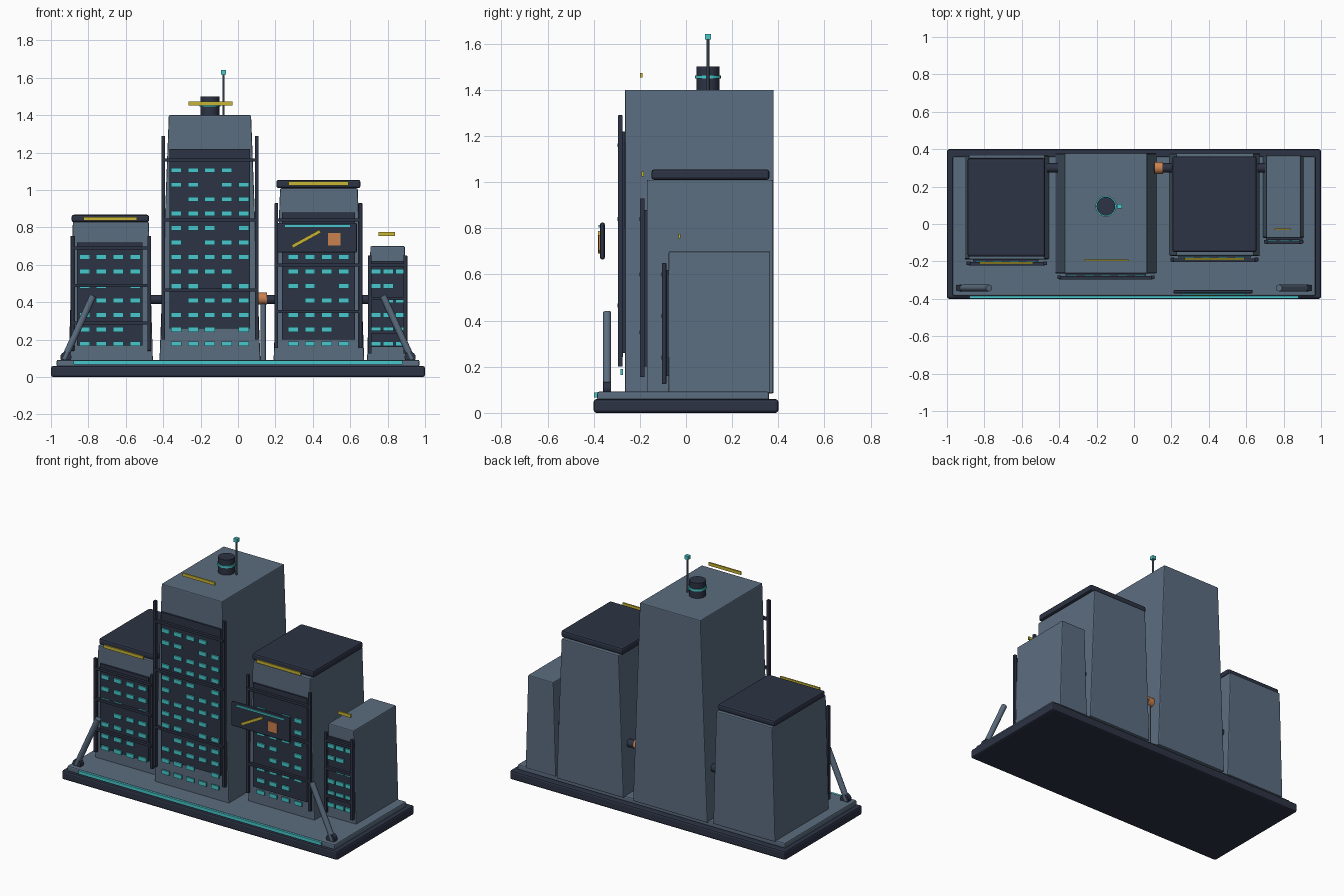
import bpy, bmesh
from mathutils import Vector

cube = bpy.data.objects.get("Cube")
if cube:
    bpy.data.objects.remove(cube, do_unlink=True)


def material(name, color):
    m = bpy.data.materials.new(name)
    m.use_nodes = True
    m.diffuse_color = (*color, 1)
    m.node_tree.nodes["Principled BSDF"].inputs["Base Color"].default_value = (*color, 1)
    return m


SLATE = material("slate blue", (0.105, 0.153, 0.215))
DARK = material("dark navy", (0.026, 0.033, 0.058))
CYAN = material("cyan glow", (0.065, 0.58, 0.61))
YELLOW = material("yellow", (0.58, 0.46, 0.035))
ORANGE = material("orange", (0.58, 0.22, 0.08))


def finish(name, bm, mat, bevel=0, smooth=False):
    mesh = bpy.data.meshes.new(name)
    bmesh.ops.recalc_face_normals(bm, faces=bm.faces)
    bm.to_mesh(mesh)
    bm.free()
    mesh.materials.append(mat)
    ob = bpy.data.objects.new(name, mesh)
    bpy.context.collection.objects.link(ob)
    if smooth:
        bpy.ops.object.select_all(action='DESELECT')
        ob.select_set(True)
        bpy.context.view_layer.objects.active = ob
        bpy.ops.object.shade_smooth_by_angle()
    if bevel:
        mod = ob.modifiers.new("Bevel", 'BEVEL')
        mod.width = bevel
        mod.segments = 2
    return ob


def add_box(bm, x, y, z, taper=0):
    """Box from (min, max) ranges; taper draws the top in along x."""
    verts = bmesh.ops.create_cube(bm, size=1)["verts"]
    for v in verts:
        top = v.co.z > 0
        inset = -taper if v.co.x > 0 else taper
        v.co = Vector((x[v.co.x > 0] + inset * top, y[v.co.y > 0], z[top]))


def box(name, x, y, z, mat, bevel=0, taper=0):
    bm = bmesh.new()
    add_box(bm, x, y, z, taper)
    return finish(name, bm, mat, bevel)


def rod(name, a, b, radius, mat, sides=16):
    a, b = Vector(a), Vector(b)
    bm = bmesh.new()
    bmesh.ops.create_cone(bm, cap_ends=True, segments=sides, radius1=radius,
                          radius2=radius, depth=(b - a).length)
    turn = (b - a).to_track_quat('Z', 'Y').to_matrix()
    bmesh.ops.rotate(bm, verts=bm.verts, matrix=turn)
    bmesh.ops.translate(bm, verts=bm.verts, vec=(a + b) / 2)
    return finish(name, bm, mat, smooth=True)


# Base, deck and front light strip
box("base", (-1, 1), (-0.4, 0.4), (0, 0.06), DARK, 0.012)
box("deck", (-0.97, 0.97), (-0.385, 0.36), (0.055, 0.092), SLATE, 0.008)
box("base_light_strip", (-0.88, 0.88), (-0.398, -0.384), (0.067, 0.088), CYAN)


def tower(name, x, y, height, taper, panel, posts, bars, cols, rows, step):
    """Tapered block with a panel, scaffold frame and window grid in front."""
    front = y[0]
    box(name, x, y, (0.085, height), SLATE, 0.006, taper)
    px, pz = panel
    box(name + "_facade", px, (front - 0.01, front + 0.002), pz, DARK)
    post_x, post_z = posts
    bm = bmesh.new()
    for cx in post_x:
        add_box(bm, (cx - 0.01, cx + 0.01), (front - 0.03, front - 0.01), post_z)
    finish(name + "_posts", bm, DARK, 0.003)
    bm = bmesh.new()
    for cz in bars:
        add_box(bm, post_x, (front - 0.032, front - 0.014), (cz - 0.008, cz + 0.008))
    finish(name + "_crossbars", bm, DARK)
    bm = bmesh.new()
    middle = (px[0] + px[1]) / 2
    for r in range(rows):
        cz = 0.178 + r * 0.0773
        for c in range(cols):
            if r and (3 * r + 2 * c) % 7 == 2:
                continue
            cx = middle + (c - (cols - 1) / 2) * step
            add_box(bm, (cx - 0.028, cx + 0.028), (front - 0.019, front - 0.009),
                    (cz - 0.013, cz + 0.013))
    finish(name + "_windows", bm, CYAN)


# Four towers
tower("right_tower", (-0.905, -0.455), (-0.19, 0.37), 0.83, 0.022,
      ((-0.86, -0.51), (0.17, 0.72)), ((-0.885, -0.475), (0.14, 0.755)),
      (0.69, 0.49, 0.29), 4, 7, 0.09)
tower("main_tower", (-0.42, 0.12), (-0.265, 0.38), 1.4, 0.05,
      ((-0.365, 0.065), (0.26, 1.22)), ((-0.4, 0.1), (0.2, 1.29)),
      (1.16, 0.84, 0.465), 5, 13, 0.09)
tower("left_tower", (0.19, 0.675), (-0.17, 0.378), 1.01, 0.035,
      ((0.235, 0.625), (0.2, 0.88)), ((0.205, 0.655), (0.155, 0.93)),
      (0.84, 0.6, 0.35), 4, 8, 0.09)
tower("small_tower", (0.69, 0.91), (-0.075, 0.365), 0.7, 0.018,
      ((0.705, 0.9), (0.16, 0.62)), ((0.705, 0.895), (0.125, 0.65)),
      (0.6, 0.42, 0.24), 3, 6, 0.067)

# Roof slabs
box("right_roof", (-0.89, -0.475), (-0.175, 0.352), (0.828, 0.868), DARK, 0.012)
box("left_roof", (0.205, 0.655), (-0.15, 0.362), (1.01, 1.055), DARK, 0.012)

# Yellow roof signs
for name, x, y, z in (("right", (-0.825, -0.54), -0.208, 0.847),
                      ("main", (-0.265, -0.03), -0.194, 1.463),
                      ("left", (0.27, 0.59), -0.188, 1.035),
                      ("small", (0.75, 0.84), -0.028, 0.765)):
    box(name + "_roof_sign", x, (y - 0.005, y + 0.005), (z - 0.01, z + 0.01), YELLOW)

# Roof tank and antenna
rod("roof_tank", (-0.15, 0.095, 1.395), (-0.15, 0.095, 1.5), 0.05, DARK, 24)
rod("tank_light_ring", (-0.15, 0.095, 1.448), (-0.15, 0.095, 1.462), 0.056, CYAN, 24)
rod("antenna", (-0.077, 0.095, 1.395), (-0.077, 0.095, 1.625), 0.006, SLATE, 8)
box("antenna_light", (-0.09, -0.064), (0.082, 0.108), (1.617, 1.641), CYAN)

# Hanging billboard
box("billboard", (0.21, 0.635), (-0.372, -0.352), (0.665, 0.825), DARK, 0.008)
box("billboard_light", (0.25, 0.6), (-0.38, -0.371), (0.803, 0.815), CYAN)
box("billboard_square", (0.48, 0.548), (-0.38, -0.371), (0.703, 0.771), ORANGE)
stripe = box("billboard_stripe", (-0.085, 0.085), (-0.005, 0.005), (-0.009, 0.009), YELLOW)
stripe.location = (0.365, -0.376, 0.739)
stripe.rotation_euler.y = -0.5

# Service pipe between the towers, with its valve and standpipe
rod("service_pipe", (-0.5, 0.3, 0.415), (0.75, 0.3, 0.415), 0.025, DARK)
rod("pipe_valve", (0.11, 0.3, 0.42), (0.155, 0.3, 0.42), 0.032, ORANGE)
rod("standpipe", (0.135, 0.3, 0.09), (0.135, 0.3, 0.4), 0.014, SLATE)

# Slanted braces with their feet, mirrored
for side, s in (("right", -1), ("left", 1)):
    rod(side + "_brace", (s * 0.93, -0.342, 0.095), (s * 0.775, -0.342, 0.435), 0.018, SLATE)
    rod(side + "_brace_foot", (s * 0.92, -0.358, 0.106), (s * 0.92, -0.326, 0.106), 0.03, DARK)
